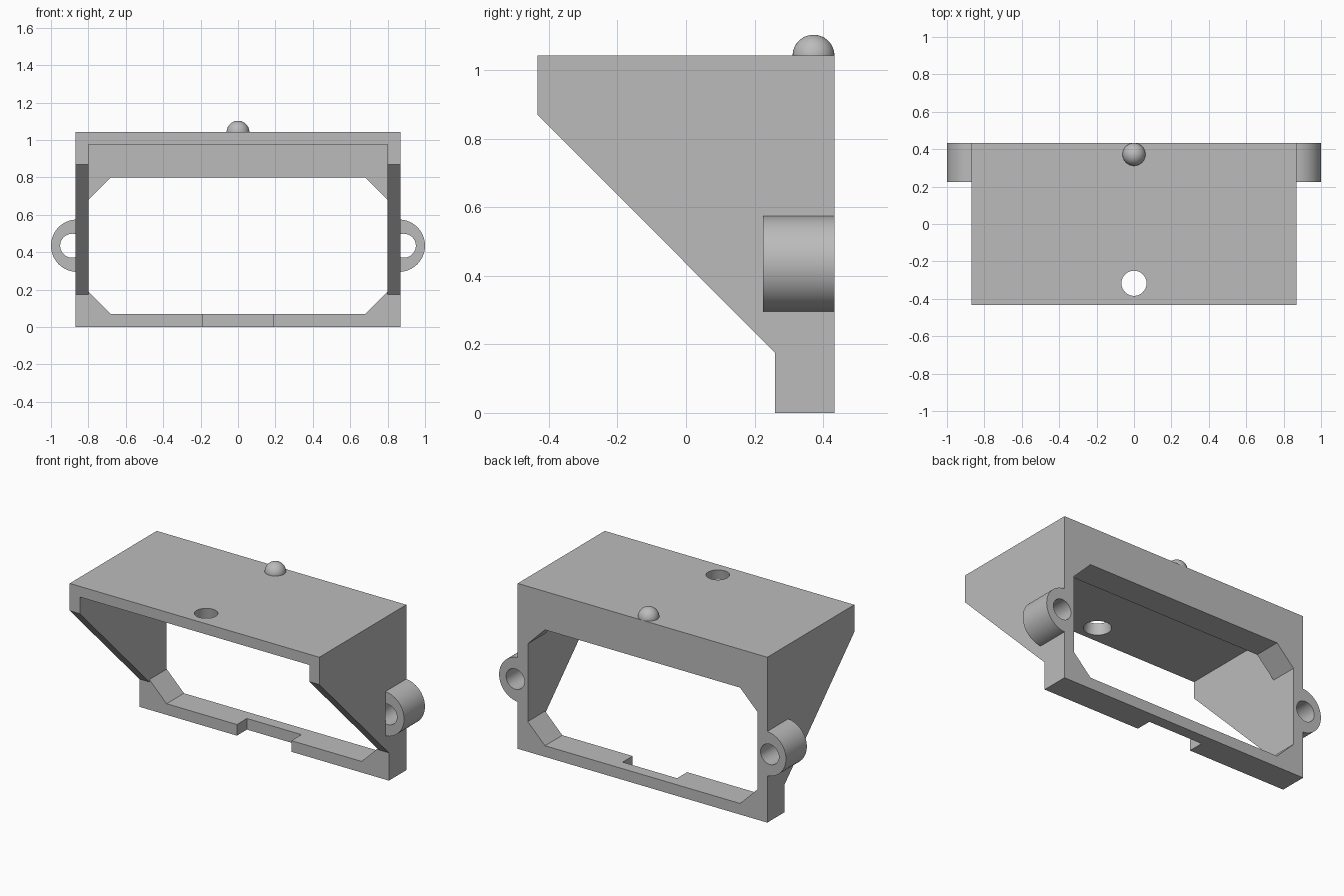
import bpy
import bmesh
from math import cos, sin, pi

cube = bpy.data.objects.get("Cube")
if cube:
    bpy.data.objects.remove(cube, do_unlink=True)

grey = bpy.data.materials.new("plain grey")
grey.use_nodes = True
colour = (0.5, 0.5, 0.5, 1)
grey.diffuse_color = colour
grey.node_tree.nodes["Principled BSDF"].inputs["Base Color"].default_value = colour


def finish(name, bm):
    bmesh.ops.recalc_face_normals(bm, faces=bm.faces)
    mesh = bpy.data.meshes.new(name)
    bm.to_mesh(mesh)
    bm.free()
    mesh.materials.append(grey)
    obj = bpy.data.objects.new(name, mesh)
    bpy.context.collection.objects.link(obj)
    return obj


def prism(name, outline, axis, start, end):
    """Extrude a 2D outline along x (outline is y, z) or y (outline is x, z)."""
    place = {"x": lambda u, v, w: (w, u, v), "y": lambda u, v, w: (u, w, v)}[axis]
    bm = bmesh.new()
    rings = [[bm.verts.new(place(u, v, w)) for u, v in outline] for w in (start, end)]
    for ring in rings:
        bm.faces.new(ring)
    n = len(outline)
    for i in range(n):
        j = (i + 1) % n
        bm.faces.new((rings[0][i], rings[0][j], rings[1][j], rings[1][i]))
    return finish(name, bm)


def rect(u0, u1, v0, v1):
    return [(u0, v0), (u1, v0), (u1, v1), (u0, v1)]


def arc(cu, cv, r, begin, sweep, steps):
    return [(cu + r * cos(begin + sweep * i / steps), cv + r * sin(begin + sweep * i / steps))
            for i in range(steps + 1)]


def combine(target, tool, operation):
    mod = target.modifiers.new("combine", "BOOLEAN")
    mod.operation, mod.solver, mod.object = operation, "EXACT", tool
    bpy.context.view_layer.objects.active = target
    bpy.ops.object.modifier_apply(modifier=mod.name)
    bpy.data.objects.remove(tool, do_unlink=True)


W, D, H = 0.87, 0.433, 1.042      # half width, half depth, shell height
INNER, FRONT = 0.8, 0.26          # inner half width, front of the rear frame

# Hooded shell, extruded from its side outline
body = prism("bracket_shell", [(-D, H), (-D, 0.87), (FRONT, 0.175), (FRONT, 0), (D, 0), (D, H)],
             "x", -W, W)

# Space under the hood, in front of the rear frame
combine(body, prism("cavity_cutter", rect(-1, FRONT, -0.1, 0.975), "x", -INNER, INNER), "DIFFERENCE")

# Window with cut corners through the rear frame
lo, hi, c = 0.07, 0.8, 0.12
right = [(INNER - c, lo), (INNER, lo + c), (INNER, hi - c), (INNER - c, hi)]
window = right + [(-x, z) for x, z in reversed(right)]
combine(body, prism("window_cutter", window, "y", 0.1, 1), "DIFFERENCE")

# Notch in the front of the bottom bar
combine(body, prism("notch_cutter", rect(-0.19, 0.19, -0.1, 0.2), "y", 0.1, 0.36), "DIFFERENCE")

# Half-round screw lugs and their bores, one on each side
for side in (-1, 1):
    lug = [(0.83, 0.295)] + arc(0.86, 0.435, 0.14, -pi / 2, pi, 32) + [(0.83, 0.575)]
    combine(body, prism("lug", [(side * x, z) for x, z in lug], "y", 0.225, D), "UNION")
    bore = arc(0.887, 0.435, 0.064, 0, 2 * pi, 32)[:-1]
    combine(body, prism("bore", [(side * x, z) for x, z in bore], "y", 0.225, 0.6), "DIFFERENCE")

# Socket through the roof, widening downwards
bm = bmesh.new()
bmesh.ops.create_cone(bm, cap_ends=True, segments=40, radius1=0.085, radius2=0.061, depth=0.14)
bmesh.ops.translate(bm, verts=bm.verts, vec=(0, -0.317, 1.008))
combine(body, finish("socket_cutter", bm), "DIFFERENCE")

# Round locating knob on the roof
bm = bmesh.new()
bmesh.ops.create_uvsphere(bm, u_segments=40, v_segments=24, radius=0.061)
bmesh.ops.translate(bm, verts=bm.verts, vec=(0, 0.372, H))
bmesh.ops.bisect_plane(bm, geom=bm.verts[:] + bm.edges[:] + bm.faces[:], dist=1e-5,
                       plane_co=(0, 0, H - 0.01), plane_no=(0, 0, 1), clear_inner=True)
knob = finish("locating_knob", bm)

# Smooth the round faces and keep the edges sharp
bpy.ops.object.select_all(action="DESELECT")
for obj in (body, knob):
    obj.select_set(True)
bpy.context.view_layer.objects.active = body
bpy.ops.object.shade_smooth_by_angle(angle=pi / 6)
